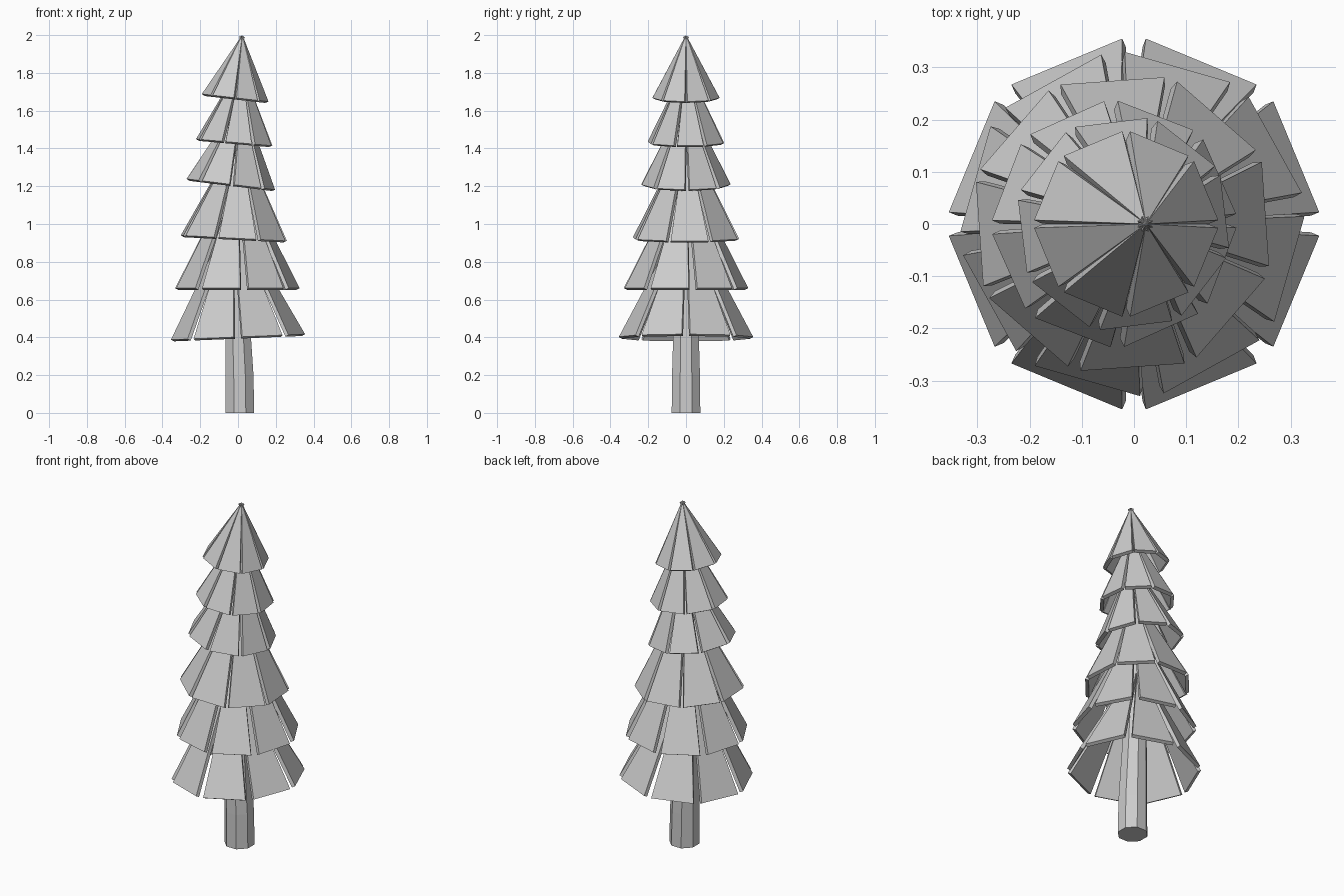
import bpy, bmesh
from math import radians, cos, sin, pi
from mathutils import Vector, Matrix

if "Cube" in bpy.data.objects:
    bpy.data.objects.remove(bpy.data.objects["Cube"])


def finish(name, bm):
    bmesh.ops.recalc_face_normals(bm, faces=bm.faces[:])
    mesh = bpy.data.meshes.new(name)
    bm.to_mesh(mesh)
    bm.free()
    obj = bpy.data.objects.new(name, mesh)
    bpy.context.collection.objects.link(obj)
    return obj


# One slab: a tapering plank from the rim up to the tip of the tier
def add_slab(bm, matrix, apothem, half, height, thick=0.02):
    n = Vector((height, 0, apothem)).normalized()
    tip = 0.01
    outer = [Vector((apothem, -half, 0)), Vector((apothem, half, 0)),
             Vector((apothem * tip, half * tip, height * (1 - tip))),
             Vector((apothem * tip, -half * tip, height * (1 - tip)))]
    inner = [p - n * thick for p in outer]
    vo = [bm.verts.new(matrix @ p) for p in outer]
    vi = [bm.verts.new(matrix @ p) for p in inner]
    bm.faces.new(vo)
    bm.faces.new(vi[::-1])
    for i in range(4):
        j = (i + 1) % 4
        bm.faces.new((vo[j], vo[i], vi[i], vi[j]))


# Trunk: gently bent, tapering octagon
def build_trunk(path):
    bm = bmesh.new()
    rings = []
    for x, z, r in path:
        rings.append([bm.verts.new((x + r * cos(a), r * sin(a), z))
                      for a in (pi / 8 + k * pi / 4 for k in range(8))])
    for lo, hi in zip(rings, rings[1:]):
        for k in range(8):
            bm.faces.new((lo[k], lo[(k + 1) % 8], hi[(k + 1) % 8], hi[k]))
    bm.faces.new(rings[0][::-1])
    bm.faces.new(rings[-1])
    return finish("trunk", bm)


build_trunk([(0.01, 0, 0.082), (0.008, 0.2, 0.08), (0.0, 0.42, 0.073),
             (-0.01, 0.75, 0.06), (-0.03, 1.2, 0.04), (-0.02, 1.6, 0.02)])

# Tiers: centre x, base z, apothem, slab half width, height, turn, lean
tiers = [
    (0.000, 0.402, 0.337, 0.115, 0.670, 22.5, -2.4),
    (-0.003, 0.660, 0.313, 0.105, 0.650, 29.0, 0.0),
    (-0.022, 0.925, 0.275, 0.100, 0.560, 4.0, 3.0),
    (-0.038, 1.210, 0.223, 0.078, 0.470, 24.0, 7.0),
    (-0.020, 1.432, 0.196, 0.070, 0.420, 7.0, 5.0),
    (-0.015, 1.668, 0.167, 0.061, 0.336, 22.5, 6.5),
]
for number, (x, z, apothem, half, height, turn, lean) in enumerate(tiers, 1):
    bm = bmesh.new()
    place = Matrix.Translation((x, 0, z)) @ Matrix.Rotation(radians(lean), 4, 'Y')
    for k in range(8):
        spin = Matrix.Rotation(radians(turn + 45 * k), 4, 'Z')
        add_slab(bm, place @ spin, apothem, half, height)
    finish("branch_tier_%d" % number, bm)
